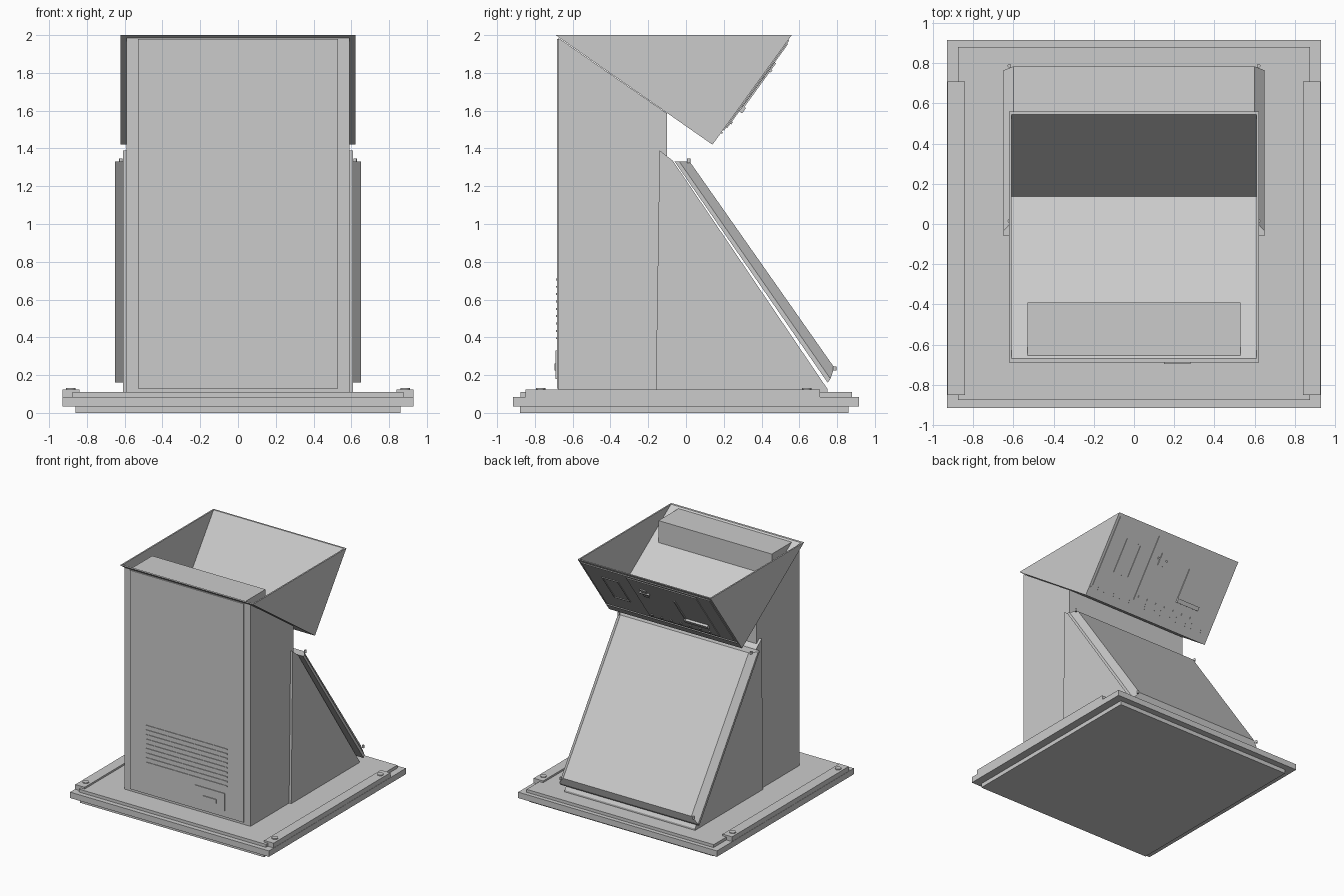
import bpy, bmesh
from mathutils import Matrix, Vector

cube = bpy.data.objects.get("Cube")
if cube:
    bpy.data.objects.remove(cube, do_unlink=True)

grey = bpy.data.materials.new("light_grey")
grey.use_nodes = True
COLOUR = (0.6, 0.6, 0.6, 1)
grey.diffuse_color = COLOUR
grey.node_tree.nodes["Principled BSDF"].inputs["Base Color"].default_value = COLOUR


def finish(name, bm):
    bmesh.ops.recalc_face_normals(bm, faces=bm.faces)
    mesh = bpy.data.meshes.new(name)
    bm.to_mesh(mesh)
    bm.free()
    mesh.materials.append(grey)
    obj = bpy.data.objects.new(name, mesh)
    bpy.context.collection.objects.link(obj)
    return obj


def box(name, x, y, z, frame=Matrix()):
    """Box from three (low, high) ranges, optionally in a tilted frame."""
    bm = bmesh.new()
    bmesh.ops.create_cube(bm, size=1)
    for v in bm.verts:
        v.co = frame @ Vector(r[0] + (c + 0.5) * (r[1] - r[0])
                              for c, r in zip(v.co, (x, y, z)))
    return finish(name, bm)


def prism(name, profile, low=None, high=None):
    """Side profile of (y, z, half_width) points, or (y, z) between low and high x."""
    bm = bmesh.new()
    ends = []
    for side in (-1, 1):
        ends.append([bm.verts.new((side * p[2] if low is None else (low if side < 0 else high),
                                   p[0], p[1])) for p in profile])
    for ring in ends:
        bm.faces.new(ring)
    n = len(profile)
    for i in range(n):
        j = (i + 1) % n
        bm.faces.new((ends[0][i], ends[0][j], ends[1][j], ends[1][i]))
    return finish(name, bm)


def disc(name, x, y, z, radius, height):
    bm = bmesh.new()
    bmesh.ops.create_cone(bm, cap_ends=True, segments=16, radius1=radius, radius2=radius,
                          depth=height, matrix=Matrix.Translation((x, y, z)))
    obj = finish(name, bm)
    for f in obj.data.polygons:
        f.use_smooth = abs(f.normal.z) < 0.5
    return obj


def sloped_frame(top, bottom):
    """Local x = across, y = down the slope, z = outward."""
    down = Vector((0, bottom[0] - top[0], bottom[1] - top[1])).normalized()
    across = Vector((1, 0, 0))
    m = Matrix((across, down, across.cross(down))).transposed().to_4x4()
    m.translation = (0, *top)
    return m


# Stepped base with side rails
box("base_foot", (-.86, .86), (-.88, .86), (0, .035))
box("base_slab", (-.93, .93), (-.915, .915), (.035, .085))
box("base_top", (-.875, .875), (-.875, .88), (.085, .11))
for side, label in ((1, "left"), (-1, "right")):
    x = sorted((side * .84, side * .928))
    box(f"{label}_rail", x, (-.85, .71), (.085, .125))
    for y in (-.77, .64):
        disc(f"{label}_rail_bolt", side * .885, y, .128, .025, .008)

# Cabinet with front panel
prism("cabinet", [(-.675, .11), (-.1, .11), (-.1, 1.585), (-.675, 1.985)], -.59, .59)
box("front_panel", (-.53, .53), (-.684, -.67), (.13, 1.98))

# Ventilation slats and latch plate
for i in range(9):
    z = .39 + i * .039
    box("vent_slat", (-.38, .38), (-.689, -.68), (z, z + .01))
box("latch_plate", (.08, .355), (-.69, -.68), (.18, .33))
box("latch_slot", (.15, .28), (-.697, -.685), (.25, .262))
box("latch_hook", (.268, .28), (-.697, -.685), (.225, .25))

# Wedge chute behind the cabinet
prism("chute", [(-.16, .11), (-.14, 1.39), (-.07, 1.335), (.75, .125), (.75, .11)], -.61, .61)

# Sloped door: flat flange plus a cover with flared sides
prism("door_flange", [(-.06, 1.33), (-.035, 1.33), (.765, .18), (.75, .16)], -.65, .65)
prism("door_cover", [(-.035, 1.33, .65), (.02, 1.33, .6), (.785, .24, .6), (.765, .18, .65)])
for side in (1, -1):
    for y, z in ((.015, 1.335), (.788, .235)):
        disc("door_pin", side * .62, y, z, .009, .022)

# Open triangular hopper
front, back, low = (-.69, 2), (.56, 2), (.14, 1.42)
prism("hopper_floor", [front, low, (.14, 1.434), (-.67, 2)], -.62, .62)
prism("hopper_back", [back, low, (.132, 1.432), (.545, 2)], -.62, .62)
for side, label in ((1, "left"), (-1, "right")):
    x = sorted((side * .61, side * .622))
    prism(f"hopper_{label}_side", [front, back, low], *x)
prism("hopper_box", [(-.66, 1.99), (-.39, 1.99), (-.39, 1.79), (-.66, 1.98)], -.53, .53)

# Control panel on the outside of the hopper back
panel = sloped_frame(back, low)


def control(name, x, y, z):
    return box(name, x, y, (-.002, z), panel)


control("panel_plate", (-.6, .6), (.03, .62), .006)
control("control_plate", (-.47, .185), (.05, .6), .012)
control("panel_lower_trim", (-.61, .61), (.632, .64), .008)
for x in (.31, .455):
    control("window_side", (x, x + .008), (.17, .46), .011)
for y in (.17, .452):
    control("window_edge", (.31, .463), (y, y + .008), .011)
control("card_slot", (.05, .1), (.17, .27), .02)
control("card_slot_grip", (.03, .12), (.21, .225), .026)
control("key_strip", (-.215, -.2), (.2, .46), .02)
control("small_shelf", (-.42, -.2), (.455, .49), .03)
for i in range(7):
    x = .14 - i * .09
    control("button", (x, x + .016), (.555, .571), .018)
